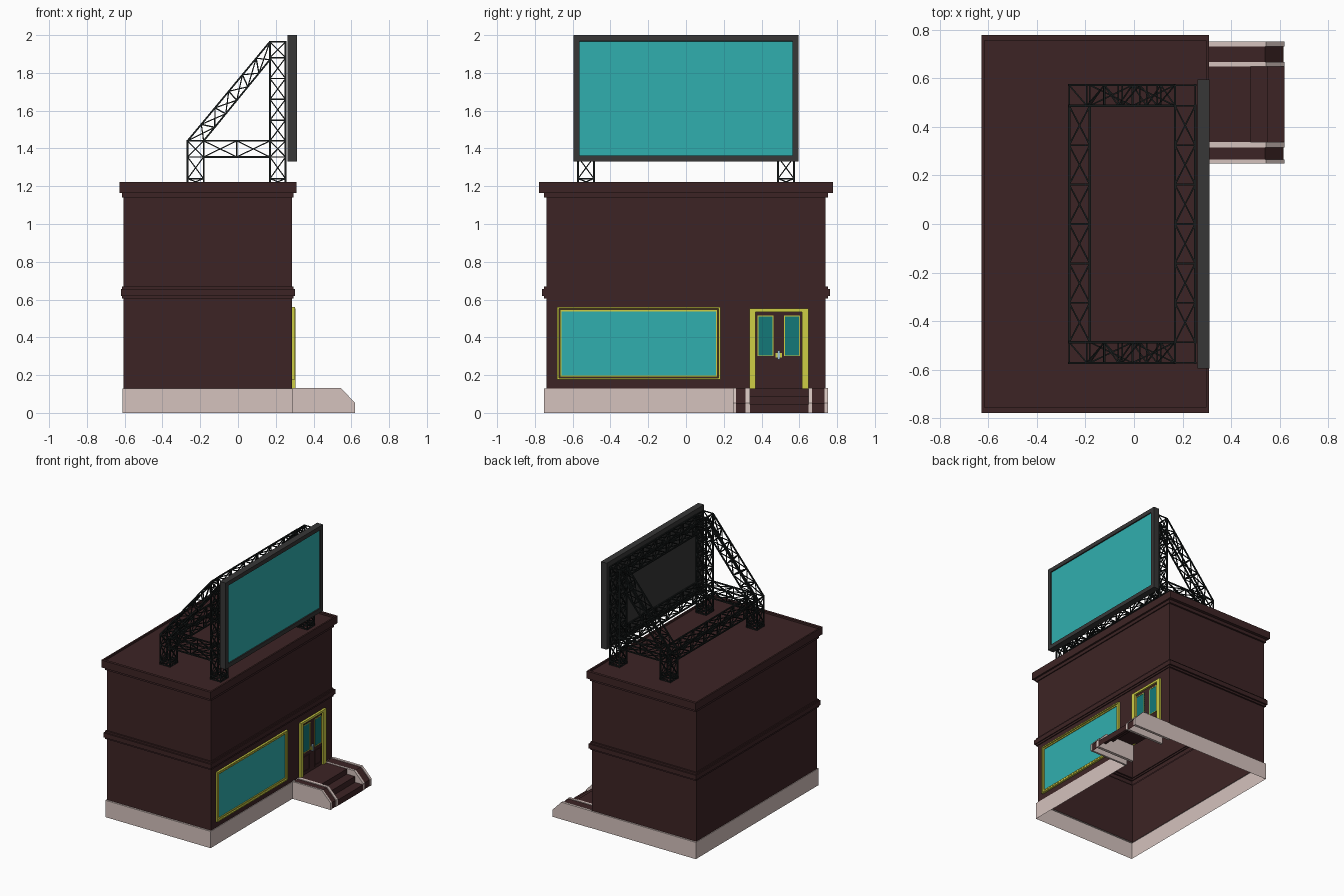
import bpy, bmesh
from mathutils import Vector, Matrix

if "Cube" in bpy.data.objects:
    bpy.data.objects.remove(bpy.data.objects["Cube"])


def material(name, r, g, b):
    m = bpy.data.materials.new(name)
    m.diffuse_color = (r, g, b, 1)
    m.use_nodes = True
    m.node_tree.nodes["Principled BSDF"].inputs["Base Color"].default_value = m.diffuse_color
    return m


BROWN = material("dark brown", 0.046, 0.0175, 0.018)
STONE = material("pale stone", 0.66, 0.54, 0.51)
TEAL = material("teal", 0.03, 0.43, 0.43)
DEEP = material("deep teal", 0.007, 0.19, 0.19)
YELLOW = material("yellow trim", 0.62, 0.62, 0.06)
RED = material("dark red", 0.16, 0.0, 0.0)
GREY = material("charcoal", 0.038, 0.038, 0.038)
BLACK = material("truss black", 0.009, 0.012, 0.012)
PALE = material("pale blue", 0.35, 0.55, 0.70)


def finish(name, bm, *mats):
    me = bpy.data.meshes.new(name)
    bm.to_mesh(me)
    bm.free()
    for m in mats:
        me.materials.append(m)
    ob = bpy.data.objects.new(name, me)
    bpy.context.collection.objects.link(ob)
    return ob


def add_box(bm, x0, x1, y0, y1, z0, z1):
    mat = Matrix.Translation(((x0 + x1) / 2, (y0 + y1) / 2, (z0 + z1) / 2)) @ \
        Matrix.Diagonal((x1 - x0, y1 - y0, z1 - z0, 1))
    return bmesh.ops.create_cube(bm, size=1, matrix=mat)


def box(name, dims, mat):
    bm = bmesh.new()
    add_box(bm, *dims)
    return finish(name, bm, mat)


def frame(name, x0, x1, y0, y1, z0, z1, w, mat):
    """Rectangular picture frame facing +x."""
    bm = bmesh.new()
    add_box(bm, x0, x1, y0, y0 + w, z0, z1)
    add_box(bm, x0, x1, y1 - w, y1, z0, z1)
    add_box(bm, x0, x1, y0 + w, y1 - w, z0, z0 + w)
    add_box(bm, x0, x1, y0 + w, y1 - w, z1 - w, z1)
    return finish(name, bm, mat)


def ribbon(name, profile, y0, y1, mat):
    """Open strip that follows an xz profile."""
    bm = bmesh.new()
    rows = [[bm.verts.new((x, y, z)) for y in (y0, y1)] for x, z in profile]
    for a, b in zip(rows, rows[1:]):
        bm.faces.new((a[0], b[0], b[1], a[1]))
    return finish(name, bm, mat)


def slab(name, profile, y0, y1, mat):
    """Solid xz profile given thickness in y."""
    bm = bmesh.new()
    f = bm.faces.new([bm.verts.new((x, y0, z)) for x, z in profile])
    r = bmesh.ops.extrude_face_region(bm, geom=[f])
    vs = [v for v in r["geom"] if isinstance(v, bmesh.types.BMVert)]
    bmesh.ops.translate(bm, verts=vs, vec=(0, y1 - y0, 0))
    bmesh.ops.recalc_face_normals(bm, faces=bm.faces)
    return finish(name, bm, mat)


# Building shell: wall, belt course, cornice and sunken roof, open below
X0, X1, Y = -0.606, 0.287, 0.739
levels = [(0, .13), (0, .605), (.007, .605), (.007, .62), (.014, .62), (.014, .655),
          (.007, .655), (.007, .668), (0, .668), (0, 1.14), (.008, 1.14),
          (.008, 1.165), (.022, 1.165), (.022, 1.222), (.01, 1.222), (.01, 1.208)]
bm = bmesh.new()
rings = []
for o, z in levels:
    a, b, c = X0 - o, X1 + o, Y + 1.75 * o
    rings.append([bm.verts.new(p) for p in ((a, -c, z), (b, -c, z), (b, c, z), (a, c, z))])
for lo, hi in zip(rings, rings[1:]):
    for i in range(4):
        j = (i + 1) % 4
        bm.faces.new((lo[i], lo[j], hi[j], hi[i]))
bm.faces.new(rings[-1])
finish("building_shell", bm, BROWN)

# Stone plinth, open below and behind the stairs
path = [(.292, .75), (-.611, .753), (-.611, -.753), (.292, -.753), (.292, .25)]
inner = [(.287, .739), (X0, Y), (X0, -Y), (X1, -Y), (X1, .25)]
bm = bmesh.new()
rows = [[bm.verts.new((p[0], p[1], 0)), bm.verts.new((p[0], p[1], .13)),
         bm.verts.new((q[0], q[1], .13))] for p, q in zip(path, inner)]
for a, b in zip(rows, rows[1:]):
    for k in (0, 1):
        bm.faces.new((a[k], b[k], b[k + 1], a[k + 1]))
finish("plinth", bm, STONE)

# Entrance stairs between two cheek walls
ribbon("stairs", [(.287, .13), (.48, .13), (.48, .09), (.55, .09), (.55, .045),
                  (.62, .045), (.62, 0)], .338, .648, BROWN)
cheek = [(.29, 0), (.62, 0), (.62, .053), (.543, .133), (.29, .133)]
top = [(.287, .128), (.54, .128), (.616, .05), (.616, 0)]
under = [(.287, .124), (.538, .124), (.612, .048), (.612, 0)]
for side, ys in (("left", (.25, .265, .315, .338)), ("right", (.648, .667, .732, .752))):
    slab(side + "_cheek_wall_a", cheek, ys[0], ys[1], STONE)
    slab(side + "_cheek_wall_b", cheek, ys[2], ys[3], STONE)
    ribbon(side + "_cheek_top", top, ys[1], ys[2], BROWN)
    ribbon(side + "_cheek_lining", under[::-1], ys[1], ys[2], RED)

# Shop window with double trim
box("shop_window_glass", (.286, .291, -.66, .165, .19, .545), TEAL)
frame("window_trim_outer", .286, .302, -.682, .182, .176, .561, .009, YELLOW)
frame("window_trim_inner", .286, .298, -.668, .168, .190, .547, .009, YELLOW)

# Double door
for n, (a, b) in (("left", (.336, .367)), ("right", (.613, .648))):
    box(n + "_door_jamb", (.286, .304, a, b, .13, .535), YELLOW)
box("door_lintel", (.286, .304, .336, .648, .535, .552), YELLOW)
box("door_leaves", (.286, .291, .367, .613, .13, .535), BROWN)
for n, (a, b) in (("left", (.378, .464)), ("right", (.519, .603))):
    box(n + "_door_glass", (.290, .293, a, b, .30, .515), DEEP)
    frame(n + "_door_glass_trim", .290, .295, a, b, .30, .515, .005, YELLOW)
    frame(n + "_door_panel", .290, .295, a, b, .15, .27, .008, BROWN)
box("door_handle_plate", (.290, .298, .475, .507, .292, .318), YELLOW)
box("door_handle", (.290, .304, .484, .498, .282, .33), PALE)

# Billboard with recessed screen
bm = bmesh.new()
add_box(bm, .262, .312, -.596, .596, 1.33, 2.0)
face = max(bm.faces, key=lambda f: f.calc_center_median().x)
bmesh.ops.inset_region(bm, faces=[face], thickness=.045)
bmesh.ops.inset_region(bm, faces=[face], thickness=.002, depth=-.008)
face.material_index = 1
finish("billboard", bm, GREY, TEAL)


# Lattice trusses
def bar(bm, a, b, w):
    d = b - a
    mat = Matrix.Translation((a + b) / 2) @ d.to_track_quat('Z', 'Y').to_matrix().to_4x4() \
        @ Matrix.Diagonal((w, w, d.length, 1))
    bmesh.ops.create_cube(bm, size=1, matrix=mat)


def truss(name, start, end, stops, cross=True):
    """Box truss between two four-cornered sections."""
    bm = bmesh.new()
    start, end = [Vector(p) for p in start], [Vector(p) for p in end]
    secs = [[a.lerp(b, t) for a, b in zip(start, end)] for t in stops]
    for i in range(4):
        j = (i + 1) % 4
        bar(bm, start[i], end[i], .009)
        for s in secs:
            if (s[i] - s[j]).length > .001:
                bar(bm, s[i], s[j], .007)
        for k, (s, t) in enumerate(zip(secs, secs[1:])):
            if cross or k % 2 == 0:
                bar(bm, s[i], t[j], .006)
            if cross or k % 2:
                bar(bm, s[j], t[i], .006)
    finish(name, bm, BLACK)


def even(n):
    return [i / n for i in range(n + 1)]


def post(name, x0, x1, y0, y1, zs):
    sec = [[(x0, y0, z), (x1, y0, z), (x1, y1, z), (x0, y1, z)] for z in (zs[0], zs[-1])]
    truss(name, sec[0], sec[1], [(z - zs[0]) / (zs[-1] - zs[0]) for z in zs])


BX, FX = (-.267, -.182), (.169, .252)     # back and front post widths
LOW, HIGH = (1.355, 1.44), (1.88, 1.965)  # beam heights
for side, s in (("left", -1), ("right", 1)):
    y0, y1 = sorted((s * .487, s * .572))
    post(side + "_back_post", *BX, y0, y1, [1.208, 1.24, 1.355, 1.44])
    post(side + "_front_post", *FX, y0, y1,
         [1.208, 1.24, 1.355, 1.44, 1.55, 1.66, 1.77, 1.88, 1.965])
    a, b = [[(x, y0, LOW[0]), (x, y1, LOW[0]), (x, y1, LOW[1]), (x, y0, LOW[1])]
            for x in (BX[1], FX[0])]
    truss(side + "_side_beam", a, b, even(2))
    a = [(x, y, 1.44) for x, y in ((BX[0], y0), (BX[1], y0), (BX[1], y1), (BX[0], y1))]
    b = [(FX[0], y, z) for y, z in ((y0, 1.965), (y0, 1.87), (y1, 1.87), (y1, 1.965))]
    truss(side + "_diagonal_brace", a, b, even(6), cross=False)
for name, xs, zs in (("back_beam", BX, LOW), ("front_low_beam", FX, LOW),
                     ("front_top_beam", FX, HIGH)):
    a, b = [[(xs[0], y, zs[0]), (xs[1], y, zs[0]), (xs[1], y, zs[1]), (xs[0], y, zs[1])]
            for y in (-.487, .487)]
    truss(name, a, b, even(6))
